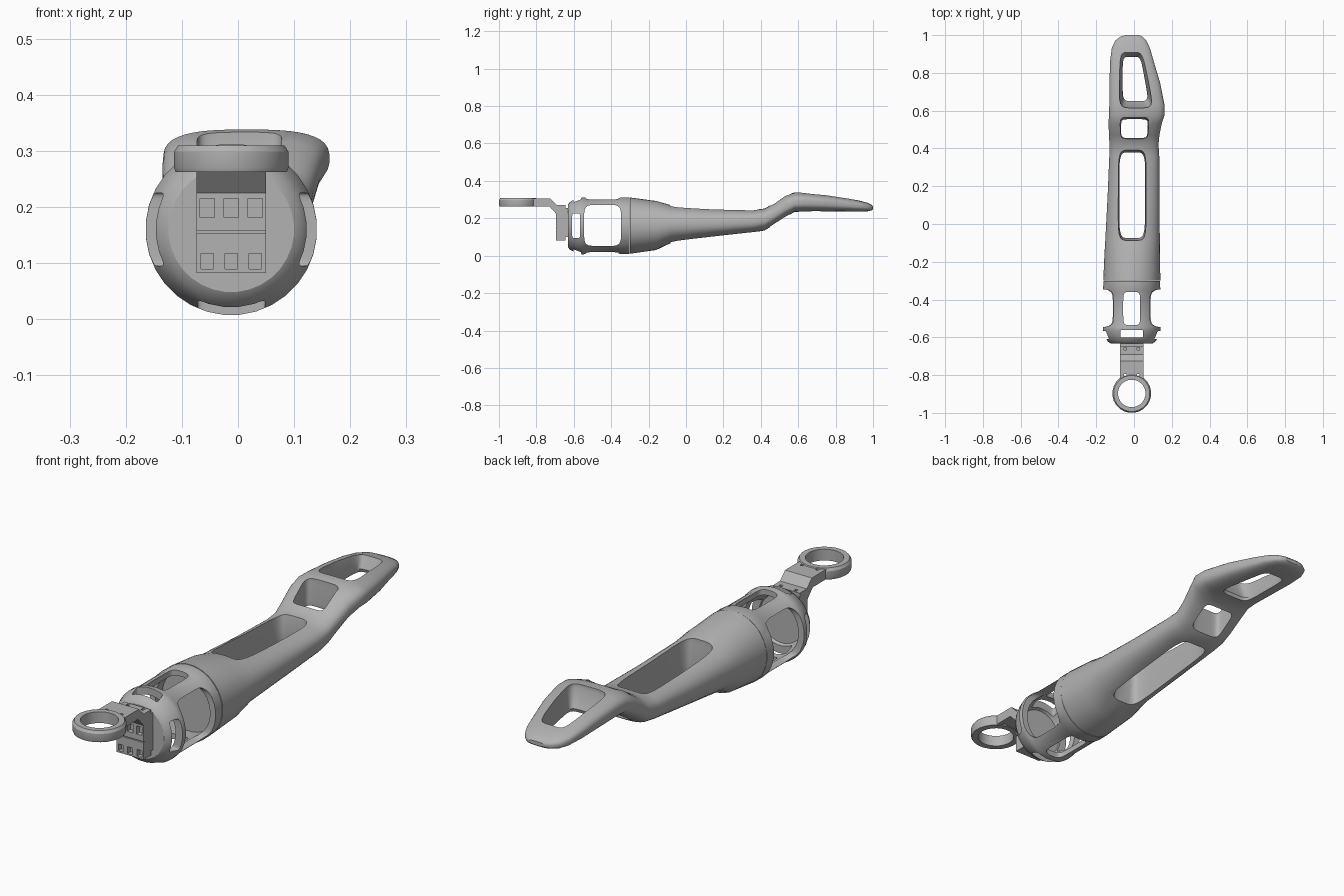
import bpy, bmesh
from math import cos, sin, pi, copysign

old = bpy.data.objects.get("Cube")
if old:
    bpy.data.objects.remove(old, do_unlink=True)

grey = bpy.data.materials.new("plain grey")
grey.use_nodes = True
grey.diffuse_color = (.45, .45, .45, 1)
grey.node_tree.nodes["Principled BSDF"].inputs["Base Color"].default_value = grey.diffuse_color

CX, CZ = -.012, .16     # shared axis of the cage and the bracket


def loft(name, rings):
    """Skin a closed solid over a list of point rings."""
    bm = bmesh.new()
    rows = [[bm.verts.new(p) for p in ring] for ring in rings]
    n = len(rows[0])
    for a, b in zip(rows, rows[1:]):
        for i in range(n):
            j = (i + 1) % n
            bm.faces.new((a[i], a[j], b[j], b[i]))
    bm.faces.new(rows[0])
    bm.faces.new(rows[-1][::-1])
    bmesh.ops.recalc_face_normals(bm, faces=bm.faces)
    mesh = bpy.data.meshes.new(name)
    bm.to_mesh(mesh)
    bm.free()
    mesh.materials.append(grey)
    obj = bpy.data.objects.new(name, mesh)
    bpy.context.collection.objects.link(obj)
    return obj


def oval(x0, x1, y0, y1, power=2, count=32):
    """Rounded outline inside a rectangle: power 2 is an ellipse, more is squarer."""
    pts = []
    for i in range(count):
        t = 2 * pi * (i + .5) / count
        c, s = [copysign(abs(v) ** (2 / power), v) for v in (cos(t), sin(t))]
        pts.append(((x0 + x1 + (x1 - x0) * c) / 2, (y0 + y1 + (y1 - y0) * s) / 2))
    return pts


def place(outline, axis, depth):
    """Put a flat outline at a depth along the x, y or z axis."""
    if axis == "x":
        return [(depth, a, b) for a, b in outline]
    if axis == "y":
        return [(a, depth, b) for a, b in outline]
    return [(a, b, depth) for a, b in outline]


def prism(name, outline, axis, start, end):
    return loft(name, [place(outline, axis, start), place(outline, axis, end)])


def lathe(name, profile):
    return loft(name, [place(oval(CX - r, CX + r, CZ - r, CZ + r), "y", y) for y, r in profile])


def box(name, x, y, z, sx, sy, sz):
    corners = [(x - sx, y - sy), (x + sx, y - sy), (x + sx, y + sy), (x - sx, y + sy)]
    return prism(name, corners, "z", z - sz, z + sz)


def combine(obj, tool, mode="DIFFERENCE"):
    mod = obj.modifiers.new(mode.lower(), "BOOLEAN")
    mod.operation, mod.solver, mod.object = mode, "EXACT", tool
    bpy.context.view_layer.objects.active = obj
    bpy.ops.object.modifier_apply(modifier=mod.name)
    bpy.data.objects.remove(tool, do_unlink=True)


def slot(y0, y1, left, right_front, right_back, z, flare):
    """Flared cutter for a tapering opening through the handle."""
    rings = []
    for height, grow in ((z - .2, flare), (z - .05, flare / 2), (z, 0), (z + .07, flare), (z + .2, flare)):
        ring = []
        for u, v in oval(0, 1, y0 - grow, y1 + grow, 6):
            t = (v - y0) / (y1 - y0)
            width = right_front + (right_back - right_front) * t - left
            ring.append((left - grow / 2 + u * (width + grow), v, height))
        rings.append(ring)
    return loft("slot_cutter", rings)


# Handle: sections as y, left x, right x, bottom z, top z
sections = [
    (-.3, -.163, .14, .01, .312), (-.16, -.157, .138, .03, .293), (-.08, -.152, .137, .068, .27),
    (.15, -.14, .135, .098, .253), (.36, -.131, .134, .124, .245), (.42, -.13, .13, .135, .252),
    (.47, -.133, .135, .165, .28), (.53, -.135, .147, .205, .322), (.58, -.133, .163, .234, .338),
    (.63, -.131, .162, .236, .338), (.75, -.13, .138, .236, .326), (.86, -.127, .105, .236, .309),
    (.93, -.118, .085, .236, .294), (.97, -.1, .066, .237, .283), (.992, -.072, .045, .242, .272),
    (1, -.045, .025, .248, .264)]
rings = []
for y, left, right, low, high in sections:
    power = 2 + .9 * min(1, max(0, (y + .3) / .9))
    rings.append(place(oval(left, right, low, high, power, 40), "y", y))
handle = loft("handle", rings)
combine(handle, slot(-.075, .38, -.078, .058, .06, .18, .012))
combine(handle, slot(.455, .555, -.068, .07, .074, .24, .01))
combine(handle, slot(.65, .885, -.06, .078, .035, .25, .035))

# Cage: hollow drum with a closed front, cut by windows
cage = lathe("cage", [(-.302, .151), (-.35, .152), (-.36, .148), (-.53, .148), (-.545, .153),
                      (-.565, .153), (-.6, .14), (-.622, .127), (-.632, .112)])
combine(cage, lathe("hollow", [(-.29, .126), (-.55, .126), (-.59, .112), (-.614, .1)]))
combine(cage, prism("side_windows", oval(-.545, -.347, .052, .272, 6), "x", -.3, .3))
combine(cage, prism("top_windows", oval(-.057, .033, -.535, -.36, 6), "z", -.1, .5))
combine(cage, prism("side_slots", oval(-.609, -.566, .095, .225, 8), "x", -.3, .3))
combine(cage, prism("top_slots", oval(-.072, .048, -.602, -.56, 8), "z", -.1, .5))

# Bracket: bent arm ending in a ring
arm_side = [(-.83, .305), (-.725, .305), (-.692, .272), (-.645, .272), (-.645, .255), (-.622, .255),
            (-.622, .1), (-.645, .1), (-.645, .082), (-.695, .082), (-.695, .225), (-.73, .264), (-.83, .264)]
bracket = prism("ring_bracket", arm_side, "x", CX - .062, CX + .062)


def disc(radius):
    return oval(CX - radius, CX + radius, -.897 - radius, -.897 + radius, 2, 24)


ring = loft("ring", [place(disc(r), "z", z) for r, z in ((.1, .262), (.103, .27), (.103, .298), (.096, .309))])
combine(bracket, ring, "UNION")
combine(bracket, prism("ring_hole", disc(.073), "z", .2, .4))

# Pockets, seam and screw holes of the bracket
for side in (-1, 0, 1):
    x = CX + side * .043
    combine(bracket, box("lower_pocket", x, -.695, .103, .011, .02, .014))
    combine(bracket, box("upper_pocket", x, -.695, .198, .013, .02, .017))
combine(bracket, box("seam", CX, -.695, .155, .1, .006, .002))
for side in (-1, 1):
    for y in (-.66, -.8):
        combine(bracket, box("screw_hole", CX + side * .035, y, .3, .006, .006, .045))

# Shading
for obj in (handle, cage, bracket):
    bpy.ops.object.select_all(action="DESELECT")
    obj.select_set(True)
    bpy.context.view_layer.objects.active = obj
    bpy.ops.object.shade_smooth_by_angle(angle=pi / 6)
